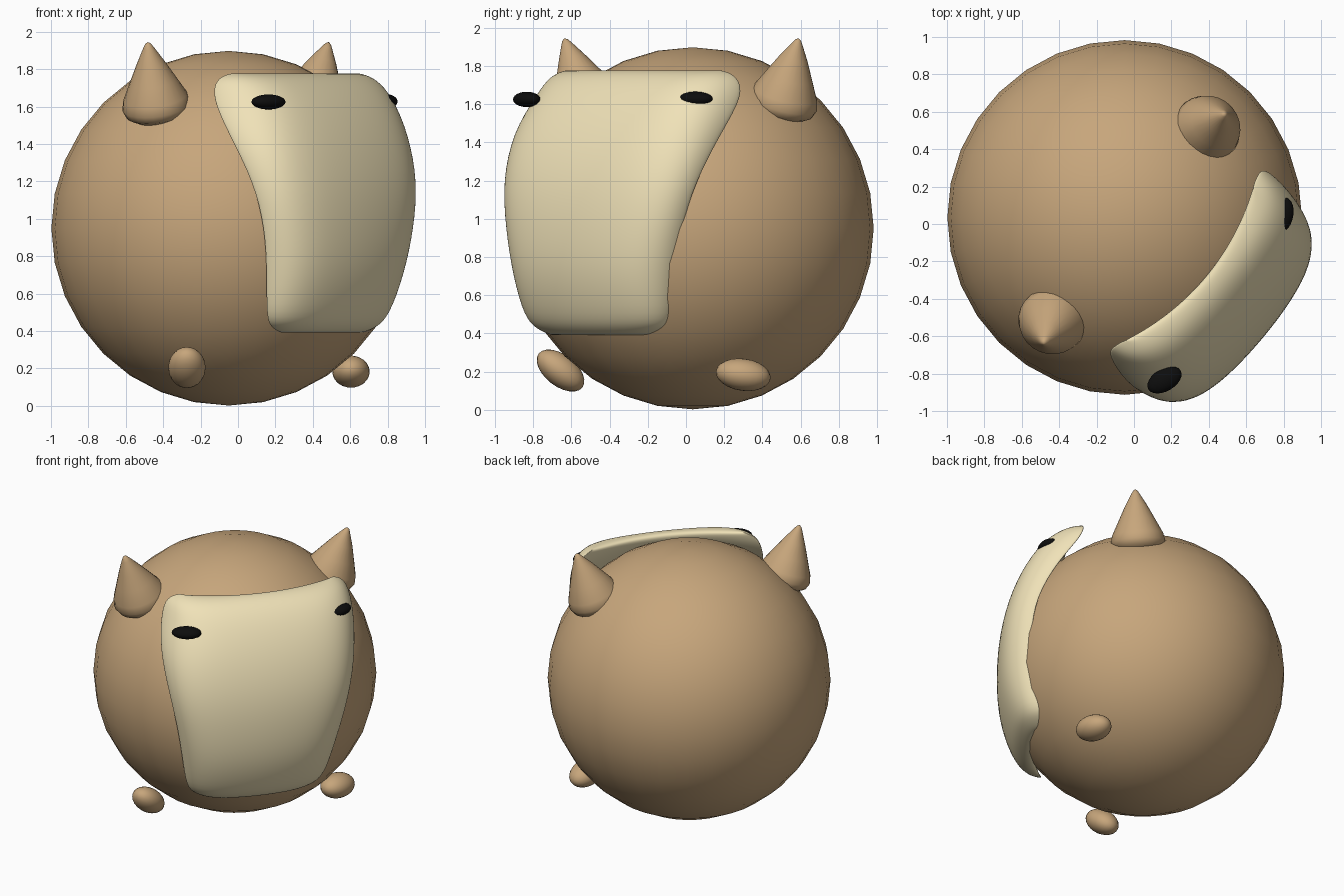
import bpy, bmesh, math
from mathutils import Vector, Matrix

if "Cube" in bpy.data.objects:
    bpy.data.objects.remove(bpy.data.objects["Cube"])

C = Vector((-0.05, 0.035, 0.95))          # body centre
FACE = math.radians(-40)                  # heading of the face


def material(name, rgb):
    m = bpy.data.materials.new(name)
    m.diffuse_color = (*rgb, 1)
    m.use_nodes = True
    m.node_tree.nodes["Principled BSDF"].inputs["Base Color"].default_value = m.diffuse_color
    return m


TAN = material("tan", (0.57, 0.38, 0.20))
CREAM = material("cream", (0.87, 0.76, 0.48))
BLACK = material("black", (0.004, 0.004, 0.004))


def finish(bm, name, mat):
    bmesh.ops.recalc_face_normals(bm, faces=bm.faces)
    for f in bm.faces:
        f.smooth = True
    me = bpy.data.meshes.new(name)
    bm.to_mesh(me)
    bm.free()
    me.materials.append(mat)
    ob = bpy.data.objects.new(name, me)
    bpy.context.collection.objects.link(ob)
    return ob


def ellipsoid(name, loc, size, mat, rx=0, rz=0, segs=24, rings=12):
    bm = bmesh.new()
    m = (Matrix.Translation(loc)
         @ Matrix.Rotation(math.radians(rz), 4, 'Z')
         @ Matrix.Rotation(math.radians(rx), 4, 'X')
         @ Matrix.Diagonal((*size, 1)))
    bmesh.ops.create_uvsphere(bm, u_segments=segs, v_segments=rings, radius=1, matrix=m)
    return finish(bm, name, mat)


# Body
ellipsoid("body", C, (0.948,) * 3, TAN, segs=32, rings=16)

# Feet
ellipsoid("left_foot", (-0.273, -0.657, 0.205), (0.10, 0.145, 0.082), TAN, rx=-38)
ellipsoid("right_foot", (0.604, 0.30, 0.183), (0.10, 0.144, 0.084), TAN, rx=-8)

# Eyes
ellipsoid("left_eye", (0.163, -0.834, 1.625), (0.06, 0.10, 0.04), BLACK, rz=-60)
ellipsoid("right_eye", (0.79, 0.043, 1.627), (0.06, 0.10, 0.04), BLACK, rz=-15)


# Ears: rounded cones spun around a leaning axis
def ear(name, base, tip, segs=24):
    base, tip = Vector(base), Vector(tip)
    axis = tip - base
    rot = axis.to_track_quat('Z', 'Y')
    h = axis.length
    prof = [(0, -0.08), (0.11, -0.065), (0.168, -0.03), (0.184, 0.01), (0.172, 0.06),
            (0.125, 0.155), (0.075, 0.255), (0.03, h - 0.035), (0.015, h - 0.01), (0, h)]
    bm = bmesh.new()
    vs = [bm.verts.new((r, 0, z)) for r, z in prof]
    es = [bm.edges.new(p) for p in zip(vs, vs[1:])]
    bmesh.ops.spin(bm, geom=vs + es, cent=(0, 0, 0), axis=(0, 0, 1),
                   angle=2 * math.pi, steps=segs, use_duplicate=False)
    bmesh.ops.remove_doubles(bm, verts=bm.verts, dist=1e-4)
    bm.transform(Matrix.Translation(base) @ rot.to_matrix().to_4x4())
    finish(bm, name, TAN)


ear("left_ear", (-0.435, -0.515, 1.595), (-0.483, -0.637, 1.945))
ear("right_ear", (0.387, 0.505, 1.60), (0.485, 0.59, 1.945))

# Face plate, lofted from rows:
# height, left edge, right edge, outer middle depth, edge depth, back middle depth
ROWS = [(1.778, -0.50, 0.56, 0.59, 0.42, 0.545),
        (1.75, -0.585, 0.645, 0.67, 0.39, 0.53),
        (1.65, -0.625, 0.695, 0.77, 0.39, 0.58),
        (1.45, -0.68, 0.68, 0.885, 0.56, 0.75),
        (1.20, -0.655, 0.63, 0.965, 0.71, 0.85),
        (0.95, -0.605, 0.56, 0.987, 0.75, 0.88),
        (0.70, -0.565, 0.49, 0.972, 0.73, 0.85),
        (0.48, -0.53, 0.435, 0.895, 0.70, 0.75),
        (0.42, -0.47, 0.375, 0.84, 0.68, 0.74),
        (0.39, -0.38, 0.28, 0.79, 0.68, 0.74)]
fwd = Vector((math.cos(FACE), math.sin(FACE), 0))
side = Vector((-math.sin(FACE), math.cos(FACE), 0))
N = 14
bm = bmesh.new()
rings = []
for z, left, right, fc, fe, fb in ROWS:
    def point(s, f):
        t = (left + right) / 2 + s * (right - left) / 2
        p = fwd * f + side * t + Vector((C.x, C.y, z))
        return bm.verts.new(p)
    ss = [-math.cos(math.pi * i / N) for i in range(N + 1)]
    a = min(0.07, (fc - fe) * 0.4)
    outer = [point(s, fc - a * s * s - (fc - fe - a) * (1 - math.sqrt(max(0, 1 - s ** 6))))
             for s in ss]
    back = [point(s, fe + (fb - fe) * (1 - s * s)) for s in ss[1:-1]]
    rings.append(outer + back[::-1])
n = 2 * N
for r0, r1 in zip(rings, rings[1:]):
    for i in range(n):
        j = (i + 1) % n
        bm.faces.new((r0[i], r0[j], r1[j], r1[i]))
for r in (rings[0], rings[-1]):           # thin top and bottom rims
    for i in range(N):
        quad = [r[i], r[i + 1], r[n - i - 1], r[(n - i) % n]]
        bm.faces.new(list(dict.fromkeys(quad)))
plate = finish(bm, "face_plate", CREAM)
sub = plate.modifiers.new("smooth", 'SUBSURF')
sub.levels = sub.render_levels = 2
